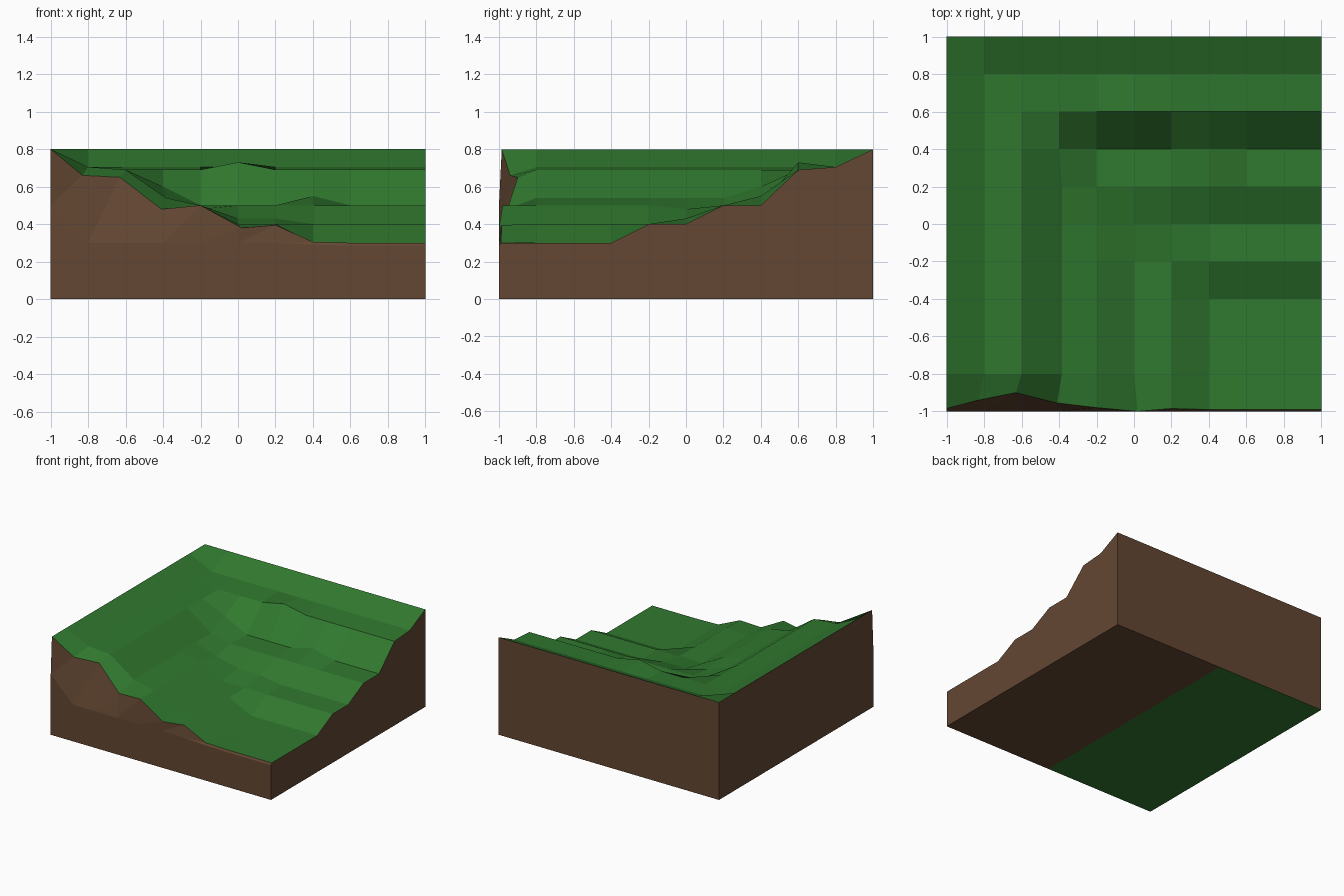
import bpy, bmesh

if "Cube" in bpy.data.objects:
    bpy.data.objects.remove(bpy.data.objects["Cube"])


def material(name, rgb):
    m = bpy.data.materials.new(name)
    m.diffuse_color = (*rgb, 1)
    m.use_nodes = True
    m.node_tree.nodes["Principled BSDF"].inputs["Base Color"].default_value = m.diffuse_color
    return m


GRASS = material("grass green", (0.03, 0.19, 0.028))
EARTH = material("earth brown", (0.125, 0.063, 0.032))
N = 10

# terrace heights counted outward from the low front right corner
LEVEL = [.3, .3, .3, .3, .4, .4, .5, .5, .69, .705, .8]
# small irregularities of the terraces: (column, row) -> height
BUMPS = {(3, 7): .6, (5, 8): .73, (7, 7): .55, (5, 5): .43, (6, 5): .43, (4, 5): .48}
# eroded front rim (x, y, z), left to right; the remaining points are regular
RIM = [(-1, -.985, .8), (-.83, -.94, .66), (-.63, -.9, .65), (-.41, -.955, .48),
       (-.2, -.98, .5), (.02, -1, .38), (.2, -.985, .395), (.4, -.99, .305)]


def terrain(i, j):
    x, y = -1 + .2 * i, -1 + .2 * j
    if j == 0:
        return RIM[i] if i < len(RIM) else (x, -.99, .3)
    z = LEVEL[max(N - i, j)]
    if i == 3 and j < 7:      # soft foot of the upper slope
        z = .54
        x += .015
    return (x, y, BUMPS.get((i, j), z))


def finish(bm, name, mats):
    me = bpy.data.meshes.new(name)
    bm.to_mesh(me)
    bm.free()
    ob = bpy.data.objects.new(name, me)
    bpy.context.collection.objects.link(ob)
    for m in mats:
        me.materials.append(m)


# terraced grass
bm = bmesh.new()
g = [[bm.verts.new(terrain(i, j)) for j in range(N + 1)] for i in range(N + 1)]
for i in range(N):
    for j in range(N):
        bm.faces.new((g[i][j], g[i + 1][j], g[i + 1][j + 1], g[i][j + 1]))
finish(bm, "grass_terraces", [GRASS])

# earth walls and base
bm = bmesh.new()


def face(pts, mat=0):
    bm.faces.new([bm.verts.new(p) for p in pts]).material_index = mat


mid = []
for i in range(N + 1):
    x, y, z = terrain(i, 0)
    mid.append((-1 + .2 * i, -1, .5 if i == 0 else min(.3, z - .015)))
# front: flat foot, then the receding eroded bank
face([(-1, -1, 0), (1, -1, 0)] + mid[::-1])
for i in range(N):
    a, b, c, d = mid[i], mid[i + 1], terrain(i + 1, 0), terrain(i, 0)
    face((a, b, c))
    face((a, c, d))
# right, back and left walls
face([mid[N], (1, -1, 0), (1, 1, 0)] + [terrain(N, j) for j in range(N, -1, -1)])
face([(1, 1, 0), (-1, 1, 0)] + [terrain(i, N) for i in range(N + 1)])
face([(-1, 1, 0), (-1, -1, 0), mid[0]] + [terrain(0, j) for j in range(N + 1)])
# underside: left half green, right half brown
face([(-1, -1, 0), (-1, 1, 0), (0, 1, 0), (0, -1, 0)], 1)
face([(0, -1, 0), (0, 1, 0), (1, 1, 0), (1, -1, 0)])
finish(bm, "earth_block", [EARTH, GRASS])
